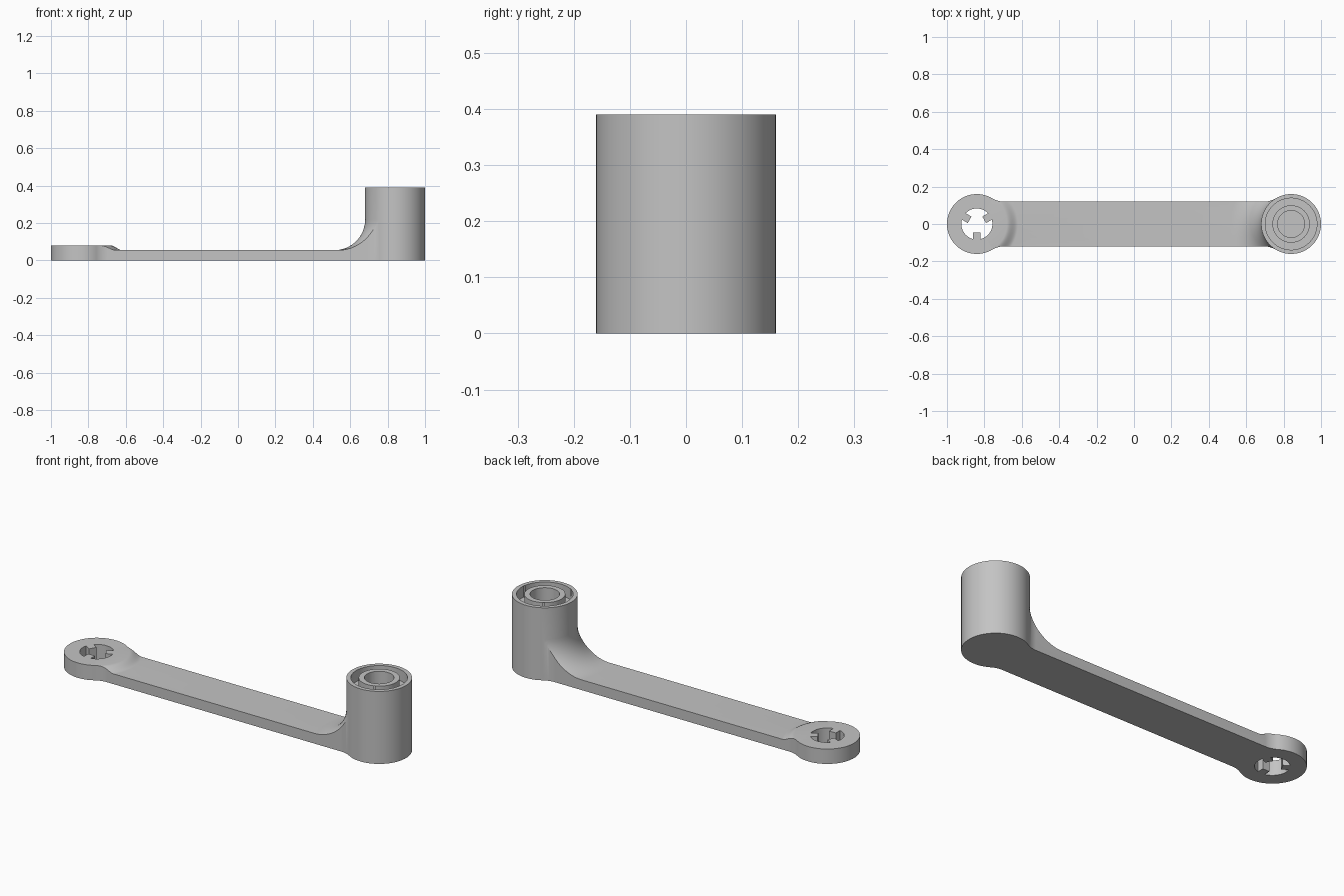
import bpy
import bmesh
from math import sin, cos, pi, asin, atan2, sqrt, radians

if "Cube" in bpy.data.objects:
    bpy.data.objects.remove(bpy.data.objects["Cube"], do_unlink=True)

END_X, END_R = 0.84, 0.16        # boss centres and radius
BAR_W, BAR_H = 0.12, 0.055       # bar half width and thickness
TOWER_H, DISC_H = 0.39, 0.08
SEG = 96

grey = bpy.data.materials.new("plain_grey")
grey.use_nodes = True
colour = (0.55, 0.55, 0.55, 1)
grey.diffuse_color = colour
grey.node_tree.nodes["Principled BSDF"].inputs["Base Color"].default_value = colour


def make_object(name, bm):
    bmesh.ops.recalc_face_normals(bm, faces=bm.faces)
    mesh = bpy.data.meshes.new(name)
    bm.to_mesh(mesh)
    bm.free()
    mesh.materials.append(grey)
    obj = bpy.data.objects.new(name, mesh)
    bpy.context.collection.objects.link(obj)
    return obj


def prism(name, outline, z0, z1):
    """Extrude a plan outline upwards."""
    bm = bmesh.new()
    face = bm.faces.new([bm.verts.new((x, y, z0)) for x, y in outline])
    top = bmesh.ops.extrude_face_region(bm, geom=[face])["geom"]
    verts = [v for v in top if isinstance(v, bmesh.types.BMVert)]
    bmesh.ops.translate(bm, verts=verts, vec=(0, 0, z1 - z0))
    return make_object(name, bm)


def lathe(name, profile, cx):
    """Spin a closed (radius, z) profile about a vertical axis."""
    bm = bmesh.new()
    rings = []
    for r, z in profile:
        if r == 0:
            rings.append([bm.verts.new((cx, 0, z))] * SEG)
        else:
            rings.append([bm.verts.new((cx + r * cos(2 * pi * i / SEG),
                                        r * sin(2 * pi * i / SEG), z)) for i in range(SEG)])
    for a, b in zip(rings, rings[1:] + rings[:1]):
        for i in range(SEG):
            j = (i + 1) % SEG
            quad = list(dict.fromkeys((a[i], a[j], b[j], b[i])))
            if len(quad) > 2:
                bm.faces.new(quad)
    return make_object(name, bm)


def cylinder(name, r, z0, z1, cx):
    return lathe(name, [(0, z0), (r, z0), (r, z1), (0, z1)], cx)


def combine(target, tool, operation):
    mod = target.modifiers.new(operation.lower(), "BOOLEAN")
    mod.operation, mod.solver, mod.object = operation, "EXACT", tool
    bpy.context.view_layer.objects.active = target
    bpy.ops.object.modifier_apply(modifier=mod.name)
    bpy.data.objects.remove(tool, do_unlink=True)


# Bar outline with concave necks flowing into both round ends
neck = 0.12
dx = sqrt((END_R + neck) ** 2 - (BAR_W + neck) ** 2)
stop = atan2(BAR_W + neck, dx) - pi / 2
quarter = [(END_X - 0.03, 0.13)]
for i in range(13):
    a = -pi / 2 - stop * i / 12 * -1
    quarter.insert(1, (END_X - dx + neck * cos(-pi / 2 - stop * i / 12),
                       BAR_W + neck + neck * sin(-pi / 2 - stop * i / 12)))
upper = quarter + [(-x, y) for x, y in reversed(quarter)]
outline = upper + [(x, -y) for x, y in reversed(upper)]
crank_arm = prism("crank_arm", outline, 0, TOWER_H - 0.01)

# Space above the bar on the tower side, with a round fillet
R = 0.165
fillet = [(END_R + R - R * cos(t), BAR_H + R - R * sin(t))
          for t in [pi / 2 * i / 16 for i in range(17)]]
combine(crank_arm, lathe("tower_side_cutter", [(0.155, 0.5), (0.155, BAR_H + R)] + fillet
        + [(0.9, BAR_H), (0.9, 0.5)], END_X), "DIFFERENCE")

# Space above the bar on the disc side, with a soft S step
step = []
for i in range(11):
    t = i / 10
    step.append((END_R + 0.06 * t, DISC_H + (BAR_H - DISC_H) * t * t * (3 - 2 * t)))
combine(crank_arm, lathe("disc_side_cutter", [(0, 0.5), (0, DISC_H)] + step
        + [(0.9, BAR_H), (0.9, 0.5)], -END_X), "DIFFERENCE")

# Round ends
combine(crank_arm, cylinder("tower", END_R, 0, TOWER_H, END_X), "UNION")
combine(crank_arm, cylinder("disc", END_R, 0, DISC_H, -END_X), "UNION")

# Ring groove and through hole of the tower
groove = [(0.10, TOWER_H - 0.06), (0.138, TOWER_H - 0.06), (0.138, 0.5), (0.10, 0.5)]
combine(crank_arm, lathe("groove_cutter", groove, END_X), "DIFFERENCE")
combine(crank_arm, cylinder("bore_cutter", 0.072, -0.1, 0.5, END_X), "DIFFERENCE")

# Keyed hole of the disc: three teeth point inwards
hole_r, tooth_in, tooth_w = 0.083, 0.045, 0.02
half = asin(tooth_w / hole_r)
keyed = []
for k in range(3):
    a = radians(30 + 120 * k)
    for s in (-1, 1):
        keyed.append((-END_X + tooth_in * cos(a) - s * tooth_w * sin(a),
                      tooth_in * sin(a) + s * tooth_w * cos(a)))
    for i in range(21):
        b = a + half + (2 * pi / 3 - 2 * half) * i / 20
        keyed.append((-END_X + hole_r * cos(b), hole_r * sin(b)))
combine(crank_arm, prism("keyed_hole_cutter", keyed, -0.1, 0.3), "DIFFERENCE")

# Smooth curved walls, sharp edges
bpy.ops.object.select_all(action="DESELECT")
crank_arm.select_set(True)
bpy.context.view_layer.objects.active = crank_arm
bpy.ops.object.shade_smooth_by_angle(angle=radians(25))
